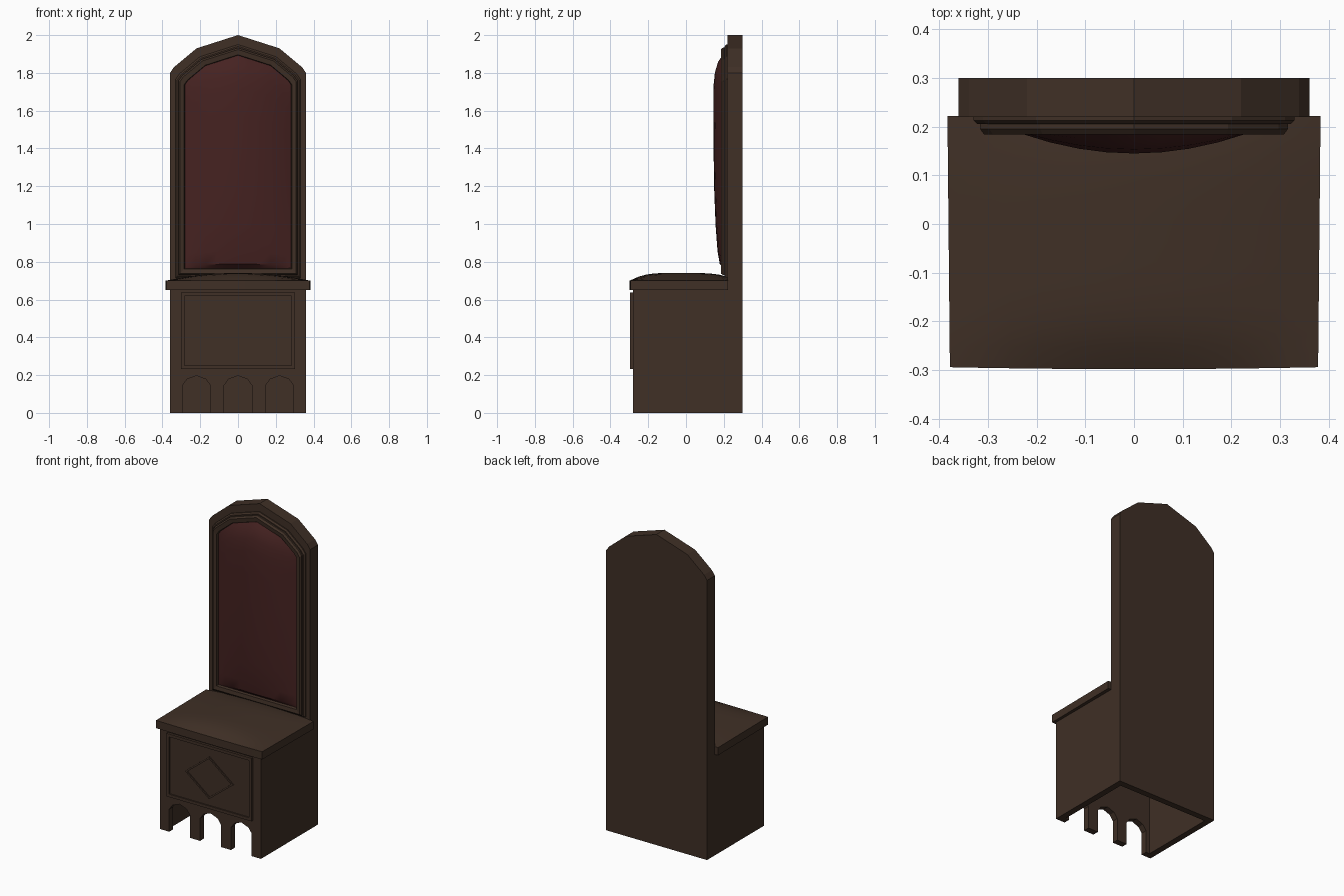
import bpy, bmesh, math

if "Cube" in bpy.data.objects:
    bpy.data.objects.remove(bpy.data.objects["Cube"])

def material(name, col):
    m = bpy.data.materials.new(name)
    m.diffuse_color = (*col, 1)
    m.use_nodes = True
    m.node_tree.nodes["Principled BSDF"].inputs["Base Color"].default_value = m.diffuse_color
    return m

WOOD = material("dark_wood", (0.05, 0.029, 0.019))
RED = material("red_cloth", (0.06, 0.016, 0.015))

def finish(name, bm, mat=WOOD, smooth=False):
    bmesh.ops.recalc_face_normals(bm, faces=bm.faces)
    me = bpy.data.meshes.new(name)
    bm.to_mesh(me)
    bm.free()
    ob = bpy.data.objects.new(name, me)
    bpy.context.collection.objects.link(ob)
    me.materials.append(mat)
    if smooth:
        bpy.ops.object.select_all(action='DESELECT')
        bpy.context.view_layer.objects.active = ob
        ob.select_set(True)
        bpy.ops.object.shade_smooth_by_angle(angle=math.radians(30))
    return ob

def loft(name, loops, mat=WOOD, caps=True, closed=False):
    """Bridge equal-length rings of 3D points."""
    bm = bmesh.new()
    rings = [[bm.verts.new(p) for p in l] for l in loops]
    n = len(rings[0])
    pairs = list(zip(rings, rings[1:])) + ([(rings[-1], rings[0])] if closed else [])
    for a, b in pairs:
        for i in range(n):
            j = (i + 1) % n
            bm.faces.new((a[i], a[j], b[j], b[i]))
    if caps and not closed:
        bm.faces.new(rings[0])
        bm.faces.new(rings[-1])
    return finish(name, bm, mat)

def at_y(pts, y):
    return [(x, y, z) for x, z in pts]

def extrude(name, pts, y0, y1):
    return loft(name, [at_y(pts, y0), at_y(pts, y1)])

def box(name, x0, x1, y0, y1, z0, z1):
    return extrude(name, [(x0, z0), (x1, z0), (x1, z1), (x0, z1)], y0, y1)

# Pointed arch outline: (fraction of half width, drop / half width)
ARCH = [(1, 0.555), (0.94, 0.47), (0.61, 0.195), (0, 0)]

def arch(w, z0, apex):
    right = [(w * f, apex - w * d) for f, d in ARCH]
    left = [(-x, z) for x, z in reversed(right[:-1])]
    return [(-w, z0), (w, z0)] + right + left

def arch_top(x, w, apex):
    f = abs(x) / w
    for (f1, d1), (f0, d0) in zip(ARCH, ARCH[1:]):
        if f >= f0:
            return apex - w * (d0 + (d1 - d0) * (f - f0) / (f1 - f0))

# Back board
extrude("back_board", arch(0.36, 0.65, 2.0), 0.22, 0.30)

# Stepped moulding around the cushion
steps = [(0.33, 0.222), (0.33, 0.213), (0.322, 0.205), (0.316, 0.205), (0.316, 0.195),
         (0.308, 0.184), (0.285, 0.188), (0.28, 0.215)]
loft("back_moulding", [at_y(arch(w, 0.715 + (0.33 - w) * 1.05, 1.95 - (0.33 - w) * 1.2), y)
                       for w, y in steps], caps=False)

# Bulging back cushion
BULGE = [(0, 0), (0.02, 0.45), (0.08, 0.65), (0.2, 0.82), (0.36, 0.94), (0.55, 1),
         (0.72, 1.02), (0.85, 1.02), (0.92, 0.88), (0.97, 0.6), (1, 0.2)]
bm = bmesh.new()
cols = []
W = 0.283
for f in (-1, -.94, -.8, -.61, -.4, -.2, 0, .2, .4, .61, .8, .94, 1):
    x, top = W * f, arch_top(W * f, W, 1.893)
    cols.append([bm.verts.new((x, 0.206 - 0.06 * (1 - f * f) * g, 0.765 + (top - 0.765) * t))
                 for t, g in BULGE])
for a, b in zip(cols, cols[1:]):
    for i in range(len(BULGE) - 1):
        bm.faces.new((a[i], b[i], b[i + 1], a[i + 1]))
finish("back_cushion", bm, RED, True)

# Front wall with three arched openings
prof = [(-0.36, 0)]
for c in (-0.22, 0, 0.22):
    prof += [(c + x, z) for x, z in ((-0.074, 0), (-0.074, 0.145), (-0.05, 0.178), (0, 0.197),
                                     (0.05, 0.178), (0.074, 0.145), (0.074, 0))]
prof += [(0.36, 0), (0.36, 0.65), (-0.36, 0.65)]
extrude("front_wall", prof, -0.28, -0.24)

# Hollow box sides and back
for s, n in ((-1, "left"), (1, "right")):
    a, b = sorted((s * 0.32, s * 0.36))
    box(n + "_wall", a, b, -0.24, 0.26, 0, 0.65)
box("rear_wall", -0.36, 0.36, 0.26, 0.30, 0, 0.65)

# Front panel with raised border and diamond
def border(name, outer, inner, y0, y1):
    loft(name, [at_y(outer, y0), at_y(outer, y1), at_y(inner, y1), at_y(inner, y0)], closed=True)

def rect(w, h, c=0.435):
    return [(-w, c - h), (w, c - h), (w, c + h), (-w, c + h)]

def diamond(w, h, c=0.43):
    return [(-w, c), (0, c - h), (w, c), (0, c + h)]

box("front_panel", -0.29, 0.29, -0.288, -0.279, 0.245, 0.625)
border("panel_border", rect(0.303, 0.203), rect(0.284, 0.184), -0.279, -0.296)
border("panel_diamond", diamond(0.172, 0.136), diamond(0.156, 0.123), -0.284, -0.295)

# Domed seat
bm = bmesh.new()
N = 12
def seat_point(i, j):
    u, v = 2 * i / N - 1, 2 * j / N - 1
    hw = 0.3805 + 0.0025 * v
    y = -0.036 + 0.258 * v - 0.004 * (1 - u * u) * (v < -0.99)
    back = 0.5 if v > 0 else 1
    return hw * u, y, 0.70 + 0.041 * (1 - u * u) * (1 - back * v ** 4)
grid = [[bm.verts.new(seat_point(i, j)) for j in range(N + 1)] for i in range(N + 1)]
for i in range(N):
    for j in range(N):
        bm.faces.new((grid[i][j], grid[i + 1][j], grid[i + 1][j + 1], grid[i][j + 1]))
skirt = bmesh.ops.extrude_edge_only(bm, edges=[e for e in bm.edges if e.is_boundary])
for v in skirt["geom"]:
    if isinstance(v, bmesh.types.BMVert):
        v.co.z = 0.65
bmesh.ops.holes_fill(bm, edges=[e for e in bm.edges if e.is_boundary], sides=0)
finish("seat", bm, WOOD, True)
